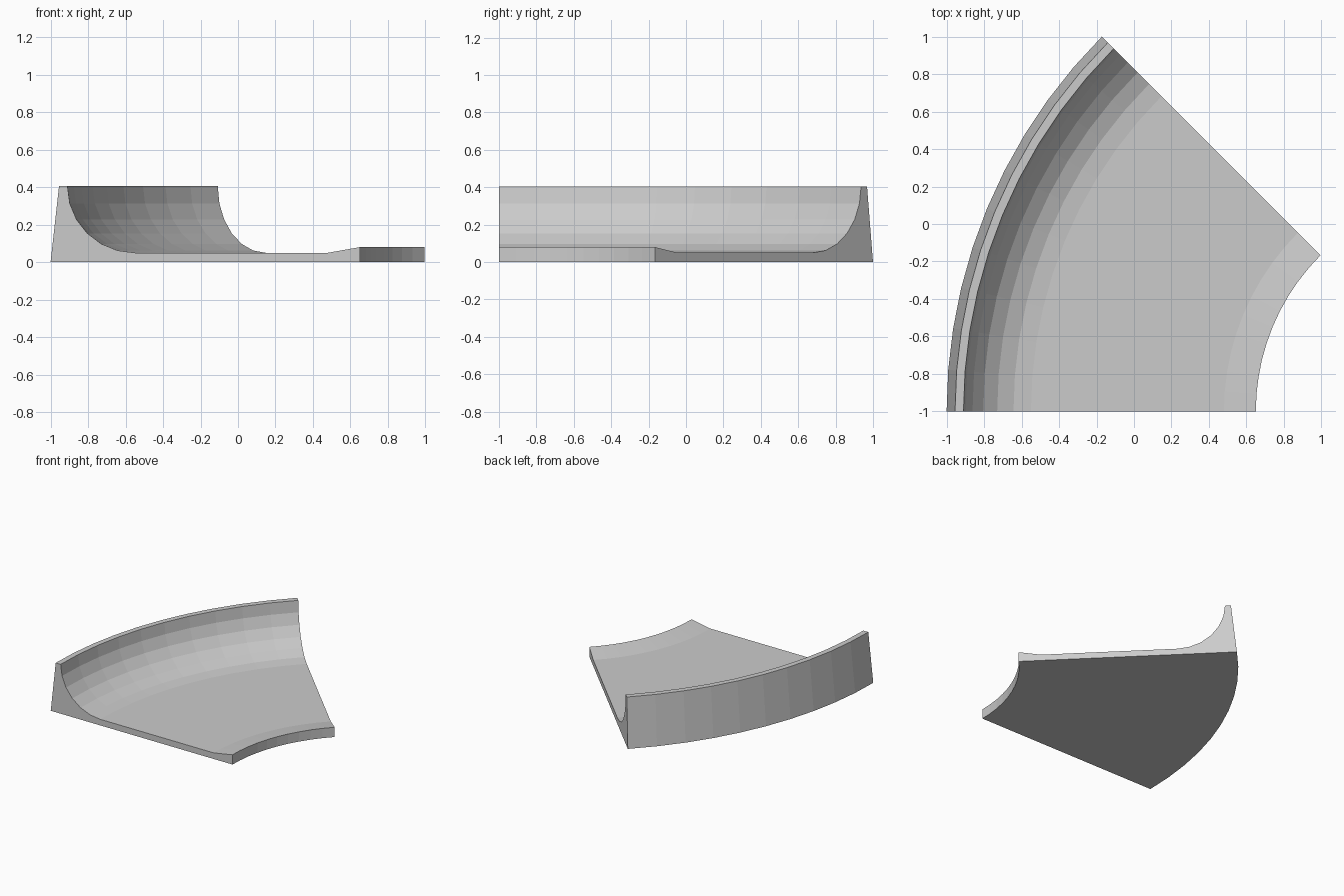
import bpy
import bmesh
from math import radians, sin, cos
from mathutils import Vector

cube = bpy.data.objects.get("Cube")
if cube:
    bpy.data.objects.remove(cube, do_unlink=True)

# Plain grey material
GREY = (0.6, 0.6, 0.6, 1.0)
mat = bpy.data.materials.new("plain grey")
mat.use_nodes = True
mat.diffuse_color = GREY
mat.node_tree.nodes["Principled BSDF"].inputs["Base Color"].default_value = GREY

PIVOT = Vector((1.828, -1.0, 0.0))
FLOOR, TOP = 0.05, 0.405

# Cross-section on the front end: leaning outer wall and flat rim
profile = [(-1.0, 0.0), (-0.955, TOP)]
# Quarter-round hollow from the rim down to the floor
for i in range(7):
    a = radians(15 * i)
    profile.append((-0.55 - 0.36 * cos(a), TOP - (TOP - FLOOR) * sin(a)))
# Floor and raised inner lip
profile += [(0.48, FLOOR), (0.65, 0.08), (0.65, 0.0)]

# Sweep the section an eighth of a turn about the pivot
bm = bmesh.new()
start = bm.faces.new([bm.verts.new((x, -1.0, z)) for x, z in profile])
end_cap = start.copy()
bmesh.ops.spin(bm, geom=[end_cap], cent=PIVOT, axis=(0, 0, 1),
               angle=radians(-45), steps=10, use_duplicate=False)
bmesh.ops.remove_doubles(bm, verts=bm.verts, dist=0.0001)
bmesh.ops.recalc_face_normals(bm, faces=bm.faces)

mesh = bpy.data.meshes.new("curved_bank_track")
bm.to_mesh(mesh)
bm.free()
mesh.materials.append(mat)
track = bpy.data.objects.new("curved_bank_track", mesh)
bpy.context.collection.objects.link(track)
